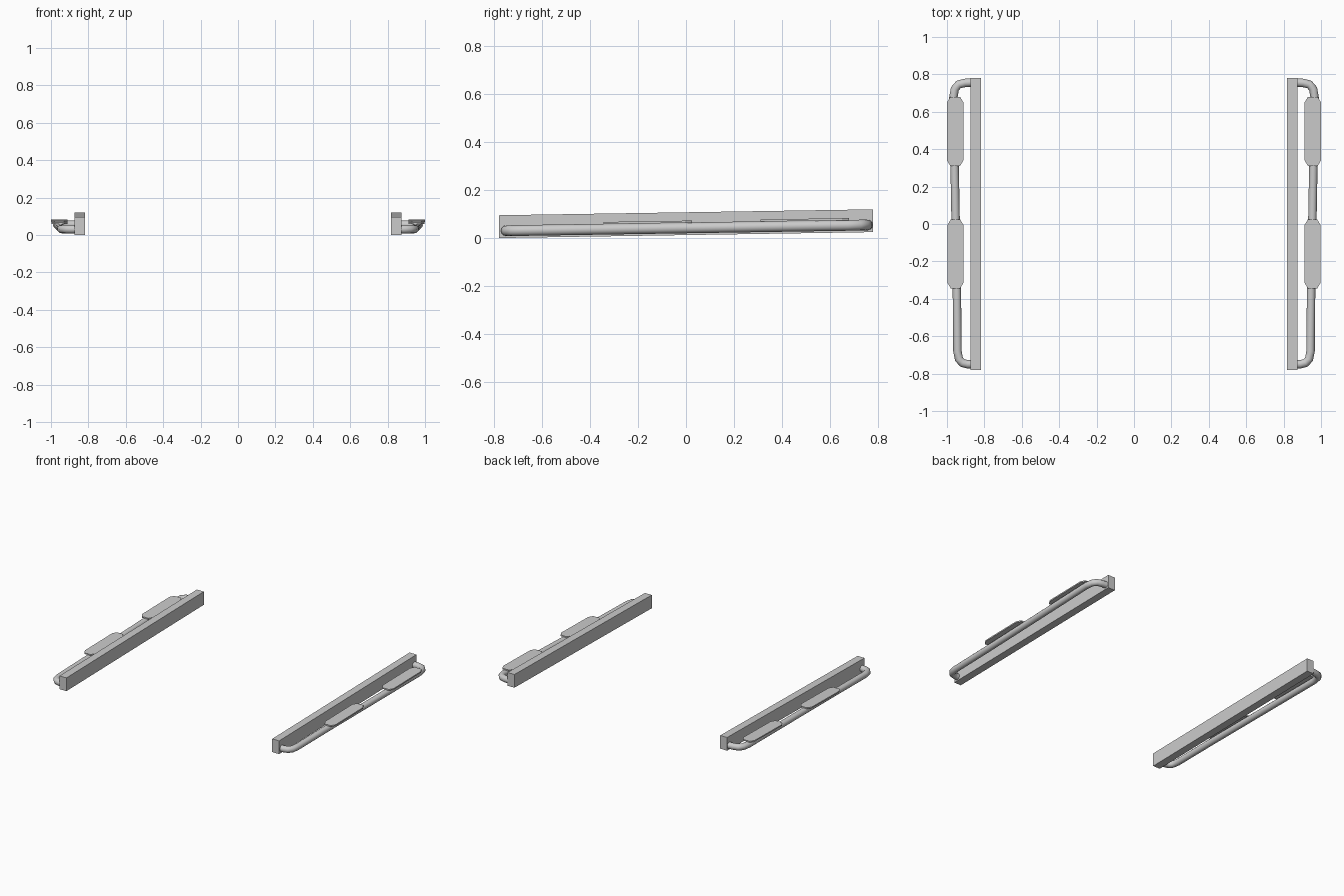
import bpy, bmesh
from mathutils import Vector

if "Cube" in bpy.data.objects:
    bpy.data.objects.remove(bpy.data.objects["Cube"])

SLOPE = 0.0158   # everything climbs gently towards the back


def lift(y):
    return SLOPE * (y + 0.78)


def finish(bm, name, smooth=False):
    # mirror the right-hand part to the left side
    bmesh.ops.recalc_face_normals(bm, faces=bm.faces)
    me = bpy.data.meshes.new(name)
    bm.to_mesh(me)
    bm.free()
    ob = bpy.data.objects.new(name, me)
    bpy.context.collection.objects.link(ob)
    mod = ob.modifiers.new("mirror", 'MIRROR')
    mod.use_axis = (True, False, False)
    mod.use_mirror_merge = False
    if smooth:
        bpy.context.view_layer.objects.active = ob
        ob.select_set(True)
        bpy.ops.object.shade_smooth_by_angle(angle=0.9)
        ob.select_set(False)
    return ob


def slab(name, outline, z0, z1):
    # extrude a plan outline and follow the slope
    bm = bmesh.new()
    face = bm.faces.new([bm.verts.new((x, y, z0 + lift(y))) for x, y in outline])
    new = bmesh.ops.extrude_face_region(bm, geom=[face])["geom"]
    top = [v for v in new if isinstance(v, bmesh.types.BMVert)]
    bmesh.ops.translate(bm, verts=top, vec=(0, 0, z1 - z0))
    return finish(bm, name)


def step_pad(name, x0, x1, y0, y1):
    cx, cy = 0.018, 0.03
    slab(name, [(x0 + cx, y0), (x1 - cx, y0), (x1, y0 + cy), (x1, y1 - cy),
                (x1 - cx, y1), (x0 + cx, y1), (x0, y1 - cy), (x0, y0 + cy)],
         0.051, 0.060)


# body rail
slab("sill_rail", [(0.818, -0.78), (0.873, -0.78), (0.873, 0.78), (0.818, 0.78)],
     0.0, 0.095)

# bent step tube, swept as a ring of sides along the path
path = [(0.860, -0.75), (0.890, -0.75), (0.917, -0.743), (0.936, -0.722),
        (0.944, -0.68), (0.947, -0.35), (0.957, 0.20), (0.966, 0.675),
        (0.958, 0.722), (0.938, 0.746), (0.905, 0.754), (0.860, 0.757)]
pts = [Vector((x, y, 0.030 + lift(y))) for x, y in path]
SIDES, R = 12, 0.0225
curve = bpy.data.curves.new("path", 'CURVE')
bm = bmesh.new()
rings = []
from math import cos, sin, tau
for i, p in enumerate(pts):
    a = (p - pts[max(i - 1, 0)]).normalized()
    b = (pts[min(i + 1, len(pts) - 1)] - p).normalized()
    t = (a + b).normalized()
    side = t.cross(Vector((0, 0, 1))).normalized()
    up = side.cross(t)
    rings.append([bm.verts.new(p + R * (cos(tau * k / SIDES) * side + sin(tau * k / SIDES) * up))
                  for k in range(SIDES)])
for r, s in zip(rings, rings[1:]):
    for k in range(SIDES):
        j = (k + 1) % SIDES
        bm.faces.new((r[k], r[j], s[j], s[k]))
bm.faces.new(rings[0])
bm.faces.new(rings[-1])
bpy.data.curves.remove(curve)
finish(bm, "step_tube", smooth=True)

# foot pads on top of the tube
step_pad("front_step_pad", 0.912, 0.997, -0.345, 0.025)
step_pad("rear_step_pad", 0.912, 1.0, 0.31, 0.68)
